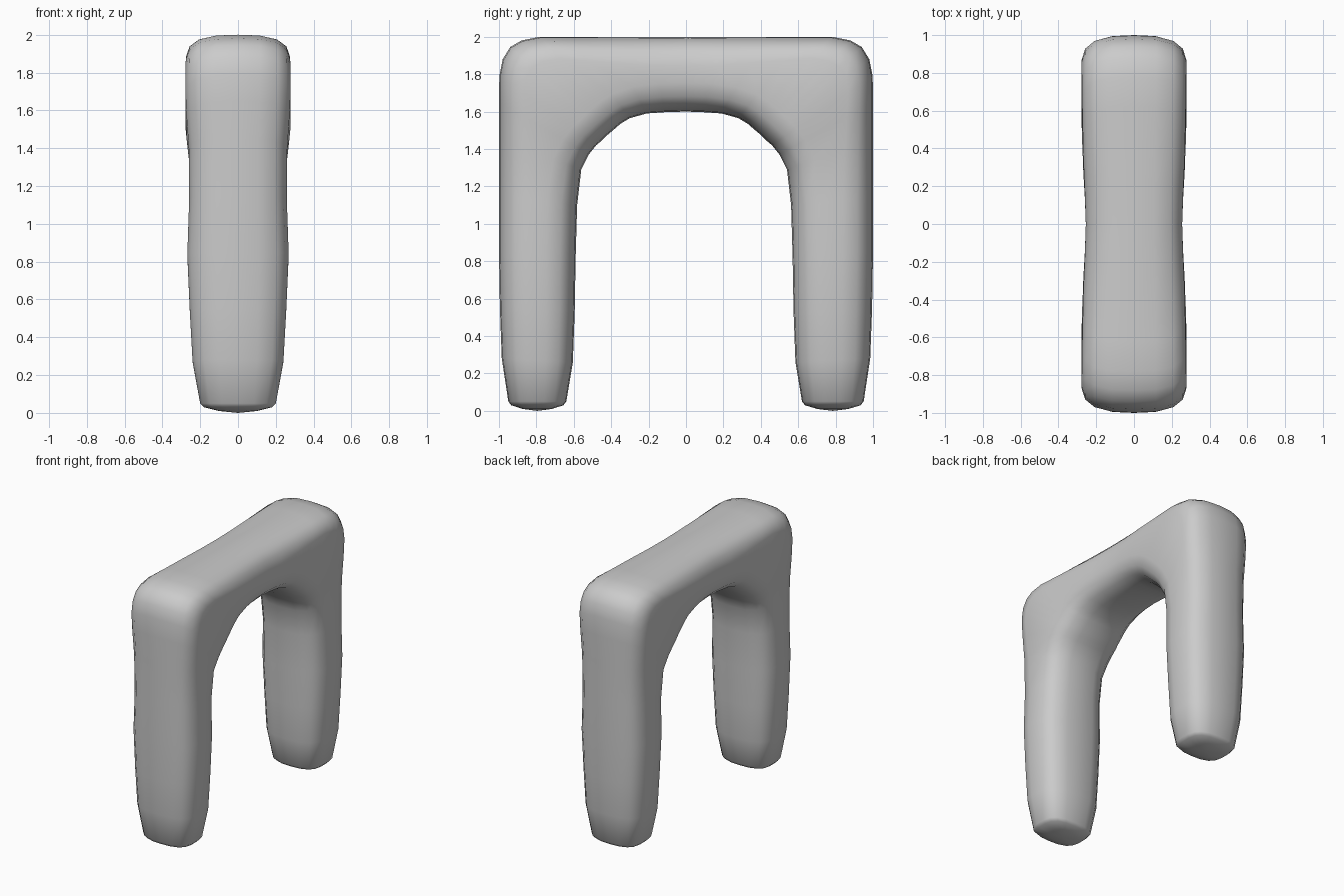
import bpy, bmesh
from mathutils import Vector

if "Cube" in bpy.data.objects:
    bpy.data.objects.remove(bpy.data.objects["Cube"])

# Half of the arch, foot to crown: outer y, outer z, inner y, inner z, half width
HALF = [
    (0.95, 0.05, 0.63, 0.05, 0.20),
    (0.985, 0.28, 0.595, 0.26, 0.24),
    (0.995, 0.55, 0.585, 0.53, 0.255),
    (1.00, 0.85, 0.58, 0.82, 0.268),
    (1.00, 1.15, 0.572, 1.10, 0.258),
    (1.00, 1.45, 0.55, 1.29, 0.26),
    (1.00, 1.65, 0.51, 1.37, 0.272),
    (0.998, 1.79, 0.47, 1.42, 0.278),
    (0.98, 1.88, 0.44, 1.445, 0.278),
    (0.94, 1.945, 0.41, 1.475, 0.277),
    (0.88, 1.98, 0.38, 1.50, 0.276),
    (0.78, 2.00, 0.34, 1.535, 0.275),
    (0.62, 2.00, 0.29, 1.565, 0.272),
    (0.42, 2.00, 0.20, 1.59, 0.268),
    (0.20, 2.00, 0.10, 1.597, 0.26),
]
CROWN = (0, 2.00, 0, 1.60, 0.255)

# Rounded edge of the cross-section: width fraction, inset from the face
EDGE = [(1, 0.16), (0.93, 0.085), (0.75, 0.035), (0.42, 0.006)]


def section(s, side):
    """Ring of points for one station of the arch."""
    lean = -0.01 if side else 0
    o = Vector((0, s[0] * side, s[1]))
    i = Vector((0, s[2] * side + lean, s[3]))
    d = i - o
    k = min(1.0, d.length / 0.42)
    across = [(-f, e) for f, e in EDGE] + [(0, 0)] + [(f, e) for f, e in reversed(EDGE)]
    u = d.normalized()
    ring = [o + u * e * k + Vector((f * s[4], 0, 0)) for f, e in across]
    ring += [i - u * e * k + Vector((f * s[4], 0, 0)) for f, e in reversed(across)]
    return ring


rings = [section(s, -1) for s in HALF] + [section(CROWN, 0)]
rings += [section(s, 1) for s in reversed(HALF)]

# Skin the arch
bm = bmesh.new()
loops = [[bm.verts.new(p) for p in r] for r in rings]


def bridge(a, b):
    n = len(a)
    for j in range(n):
        bm.faces.new((a[j], a[(j + 1) % n], b[(j + 1) % n], b[j]))


for a, b in zip(loops, loops[1:]):
    bridge(a, b)

# Shallow domed feet
for loop in (loops[0], loops[-1]):
    c = sum((v.co for v in loop), Vector()) / len(loop)
    prev = loop
    for scale, z in ((0.9, 0.03), (0.5, 0.01)):
        ring = [bm.verts.new((c.x + (v.co.x - c.x) * scale,
                              c.y + (v.co.y - c.y) * scale, z)) for v in loop]
        bridge(prev, ring)
        prev = ring
    tip = bm.verts.new((c.x, c.y, 0))
    for j in range(len(prev)):
        bm.faces.new((prev[j], prev[(j + 1) % len(prev)], tip))

bmesh.ops.recalc_face_normals(bm, faces=bm.faces)
for f in bm.faces:
    f.smooth = True
mesh = bpy.data.meshes.new("arch")
bm.to_mesh(mesh)
bm.free()
bpy.context.collection.objects.link(bpy.data.objects.new("arch", mesh))
